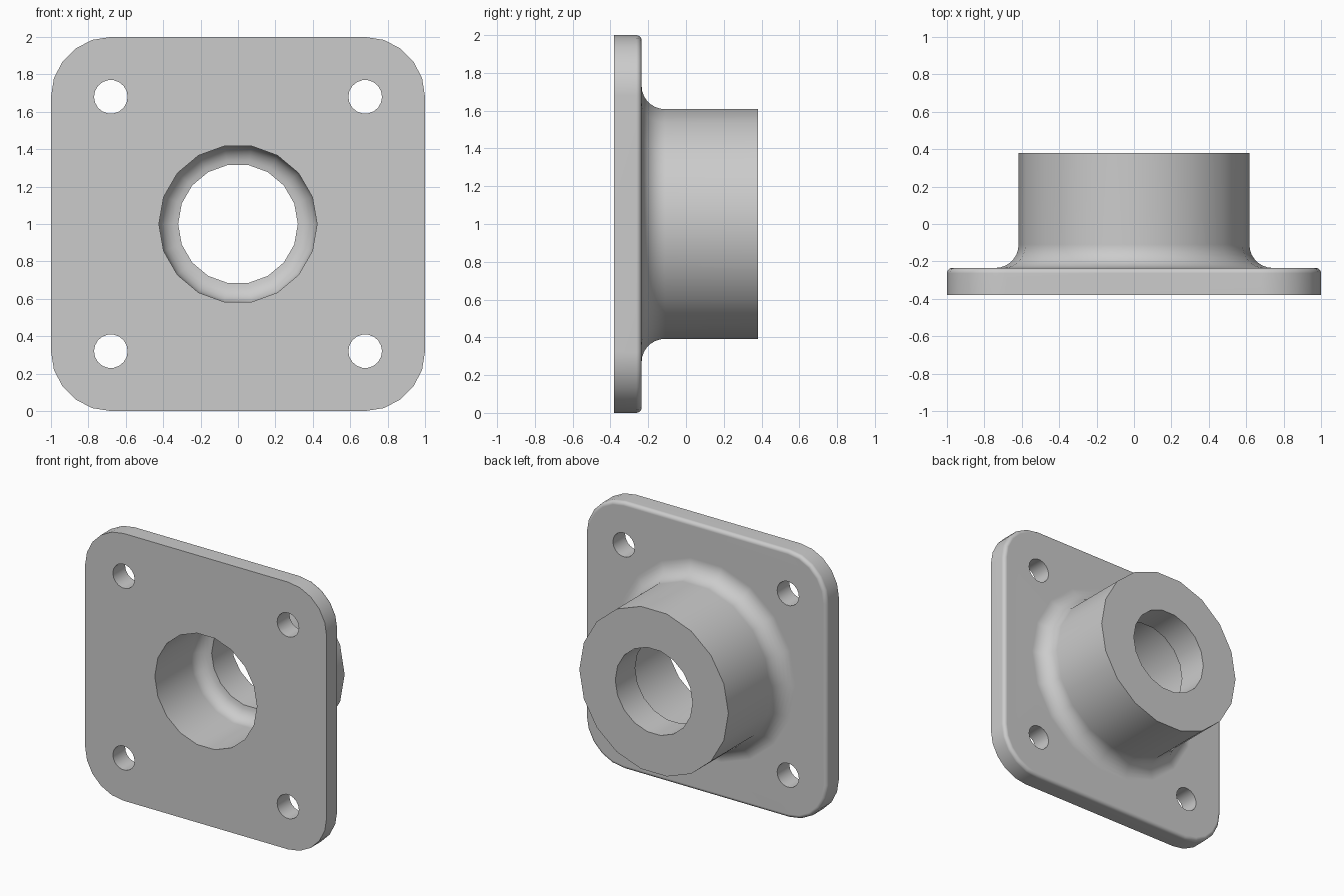
import bpy, bmesh
from math import sin, cos, pi, radians

cube = bpy.data.objects.get("Cube")
if cube:
    bpy.data.objects.remove(cube, do_unlink=True)

SIDES = 18
FRONT, PLATE_BACK, BACK = -0.38, -0.235, 0.38
BOSS_R, FILLET = 0.617, 0.125
BORE_R, THROAT_R, STEP_Y = 0.423, 0.32, 0.145
CORNER, HOLE_R, EDGE = 0.32, 0.09, 0.028

grey = bpy.data.materials.new("cast grey")
grey.use_nodes = True
grey.diffuse_color = (0.6, 0.6, 0.6, 1)
grey.node_tree.nodes["Principled BSDF"].inputs["Base Color"].default_value = (0.6, 0.6, 0.6, 1)


def arc(cx, cy, r, a0, a1, n):
    """Points on an arc, angles in degrees."""
    steps = [radians(a0 + (a1 - a0) * i / n) for i in range(n + 1)]
    return [(cx + r * cos(a), cy + r * sin(a)) for a in steps]


def solid(name, rings):
    """Closed solid lofted through rings of equal length, capped at both ends."""
    bm = bmesh.new()
    loops = [[bm.verts.new(p) for p in ring] for ring in rings]
    n = len(loops[0])
    for a, b in zip(loops, loops[1:]):
        for i in range(n):
            j = (i + 1) % n
            bm.faces.new((a[i], a[j], b[j], b[i]))
    bm.faces.new(loops[0])
    bm.faces.new(loops[-1])
    bmesh.ops.recalc_face_normals(bm, faces=bm.faces)
    mesh = bpy.data.meshes.new(name)
    bm.to_mesh(mesh)
    bm.free()
    mesh.materials.append(grey)
    obj = bpy.data.objects.new(name, mesh)
    bpy.context.collection.objects.link(obj)
    return obj


def turned(name, profile, x=0, z=1):
    """Revolve a (radius, y) profile about an axis along y."""
    return solid(name, [[(x + px, y, z + pz) for px, pz in arc(0, 0, r, 0, 360, SIDES)[:-1]]
                        for r, y in profile])


def combine(target, tool, operation):
    mod = target.modifiers.new(operation, 'BOOLEAN')
    mod.object, mod.operation, mod.solver = tool, operation, 'EXACT'
    bpy.context.view_layer.objects.active = target
    bpy.ops.object.modifier_apply(modifier=mod.name)
    bpy.data.objects.remove(tool, do_unlink=True)


def plate_ring(inset, y):
    """Rounded square outline, drawn in by the inset."""
    c = 1 - CORNER
    pts = []
    for k, (sx, sz) in enumerate(((1, 1), (-1, 1), (-1, -1), (1, -1))):
        pts += arc(sx * c, 1 + sz * c, CORNER - inset, 90 * k, 90 * k + 90, 5)
    return [(px, y, pz) for px, pz in pts]


# Square plate, sharp at the front and rounded along its back edge
rounding = arc(EDGE, PLATE_BACK - EDGE, EDGE, 180, 90, 4)
flange = solid("mounting_flange", [plate_ring(0, FRONT)] + [plate_ring(i, y) for i, y in rounding])

# Boss flaring into the plate
root = arc(BOSS_R + FILLET, PLATE_BACK + FILLET, FILLET, 270, 180, 7)
boss = turned("boss", [(BOSS_R + FILLET, PLATE_BACK - 0.05)] + root + [(BOSS_R, BACK)])
combine(flange, boss, 'UNION')

# Stepped bore: wide pocket with a rounded floor, then a narrow throat
floor_r = BORE_R - THROAT_R
floor = arc(THROAT_R, STEP_Y - floor_r, floor_r, 0, 90, 6)
bore = turned("bore_cutter", [(BORE_R, FRONT - 0.1)] + floor + [(THROAT_R, BACK + 0.1)])
combine(flange, bore, 'DIFFERENCE')

# Bolt holes, concentric with the plate corners
for sx in (-1, 1):
    for sz in (-1, 1):
        c = 1 - CORNER
        hole = turned("hole_cutter", [(HOLE_R, FRONT - 0.1), (HOLE_R, PLATE_BACK + 0.1)],
                      sx * c, 1 + sz * c)
        combine(flange, hole, 'DIFFERENCE')

# Smooth curved walls while the flat faces stay flat
bpy.ops.object.select_all(action='DESELECT')
flange.select_set(True)
bpy.context.view_layer.objects.active = flange
bpy.ops.object.shade_smooth_by_angle(angle=radians(32))
weighted = flange.modifiers.new("Flat faces", 'WEIGHTED_NORMAL')
weighted.keep_sharp = True
